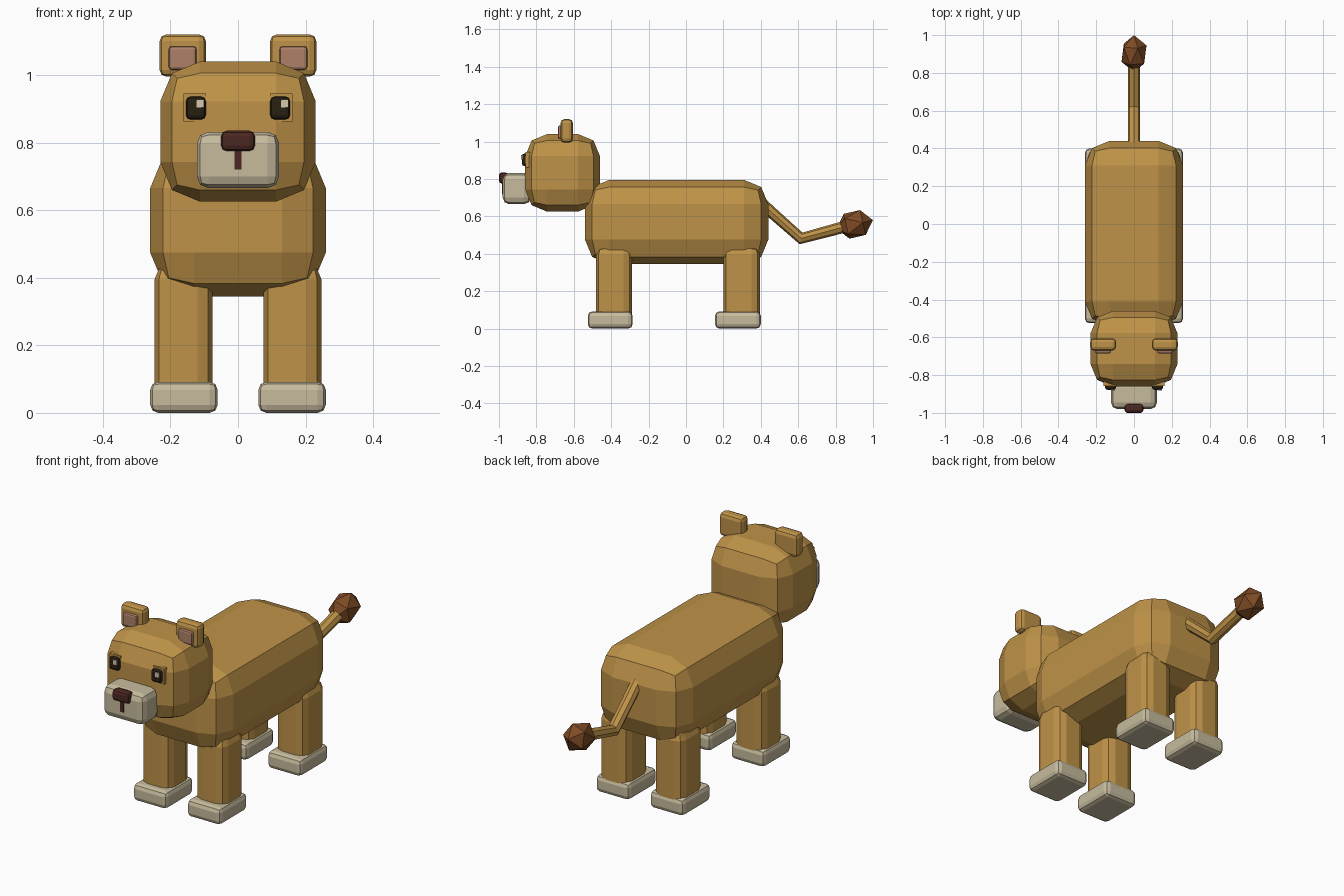
import bpy, bmesh, math
from mathutils import Matrix

if "Cube" in bpy.data.objects:
    bpy.data.objects.remove(bpy.data.objects["Cube"], do_unlink=True)


def make_material(name, rgb):
    mat = bpy.data.materials.new(name)
    mat.use_nodes = True
    colour = (*rgb, 1)
    mat.diffuse_color = colour
    mat.node_tree.nodes["Principled BSDF"].inputs["Base Color"].default_value = colour
    return mat


tan = make_material("tan fur", (0.52, 0.29, 0.065))
cream = make_material("cream fur", (0.57, 0.50, 0.34))
rust = make_material("rust tuft", (0.21, 0.07, 0.018))
pink = make_material("inner ear pink", (0.42, 0.22, 0.14))
nose_brown = make_material("nose brown", (0.07, 0.02, 0.015))
eye_dark = make_material("eye dark", (0.022, 0.014, 0.006))
glint = make_material("eye glint", (0.68, 0.58, 0.44))


def add_mesh(name, bm, mat):
    mesh = bpy.data.meshes.new(name)
    bm.to_mesh(mesh)
    bm.free()
    mesh.materials.append(mat)
    obj = bpy.data.objects.new(name, mesh)
    bpy.context.collection.objects.link(obj)
    return obj


def block(name, xs, ys, zs, mat, bevel=0.0):
    """Box between the given limits, with two-step chamfered edges."""
    bm = bmesh.new()
    bmesh.ops.create_cube(bm, size=1)
    limits = (xs, ys, zs)
    for v in bm.verts:
        v.co = [lo + (c + 0.5) * (hi - lo) for c, (lo, hi) in zip(v.co, limits)]
    obj = add_mesh(name, bm, mat)
    if bevel:
        mod = obj.modifiers.new("rounded edges", "BEVEL")
        mod.width = bevel
        mod.segments = 2
        mod.limit_method = "NONE"
    return obj


def mirrored(side, lo, hi):
    return tuple(sorted((side * lo, side * hi)))


# Body, head and face
block("body", (-0.26, 0.26), (-0.54, 0.44), (0.345, 0.795), tan, 0.13)
block("head", (-0.23, 0.23), (-0.86, -0.46), (0.625, 1.04), tan, 0.118)
block("muzzle", (-0.122, 0.122), (-0.98, -0.83), (0.665, 0.832), cream, 0.035)
block("nose", (-0.05, 0.05), (-1.0, -0.95), (0.775, 0.835), nose_brown, 0.016)
block("mouth_line", (-0.01, 0.01), (-0.984, -0.975), (0.72, 0.785), nose_brown)

for side, label in ((1, "left"), (-1, "right")):
    # Ears
    block(label + "_ear", mirrored(side, 0.095, 0.232), (-0.67, -0.605),
          (0.995, 1.12), tan, 0.02)
    block(label + "_inner_ear", mirrored(side, 0.123, 0.205), (-0.685, -0.66),
          (1.015, 1.085), pink, 0.009)

    # Eyes, with glints both on the same side
    block(label + "_eye_socket", mirrored(side, 0.095, 0.162), (-0.857, -0.82),
          (0.862, 0.945), tan)
    block(label + "_eye", mirrored(side, 0.095, 0.154), (-0.878, -0.84),
          (0.868, 0.936), eye_dark, 0.014)
    gx = side * 0.125 + 0.013
    block(label + "_eye_glint", (gx - 0.011, gx + 0.011), (-0.882, -0.875),
          (0.904, 0.928), glint)

    # Legs and paws
    for end, leg_y, paw_y in (("front", (-0.48, -0.29), (-0.525, -0.285)),
                              ("back", (0.20, 0.395), (0.155, 0.40))):
        block(f"{label}_{end}_leg", mirrored(side, 0.075, 0.247), leg_y,
              (0.01, 0.44), tan, 0.045)
        block(f"{label}_{end}_paw", mirrored(side, 0.06, 0.26), paw_y,
              (0, 0.092), cream, 0.024)

# Bent tail
curve = bpy.data.curves.new("tail", "CURVE")
curve.dimensions = "3D"
curve.bevel_depth = 0.032
curve.bevel_resolution = 2
curve.use_fill_caps = True
path = [(0, 0.38, 0.69), (0, 0.615, 0.482), (0, 0.87, 0.55)]
spline = curve.splines.new("POLY")
spline.points.add(len(path) - 1)
for point, co in zip(spline.points, path):
    point.co = (*co, 1)
    spline.use_smooth = False
curve.materials.append(tan)
bpy.context.collection.objects.link(bpy.data.objects.new("tail", curve))

# Faceted tuft
bm = bmesh.new()
bmesh.ops.create_icosphere(bm, subdivisions=1, radius=1)
bmesh.ops.transform(bm, verts=bm.verts, matrix=(
    Matrix.Translation((0, 0.902, 0.557))
    @ Matrix.Rotation(math.radians(-77), 4, "X")
    @ Matrix.Diagonal((0.074, 0.08, 0.1, 1))))
add_mesh("tail_tuft", bm, rust)
